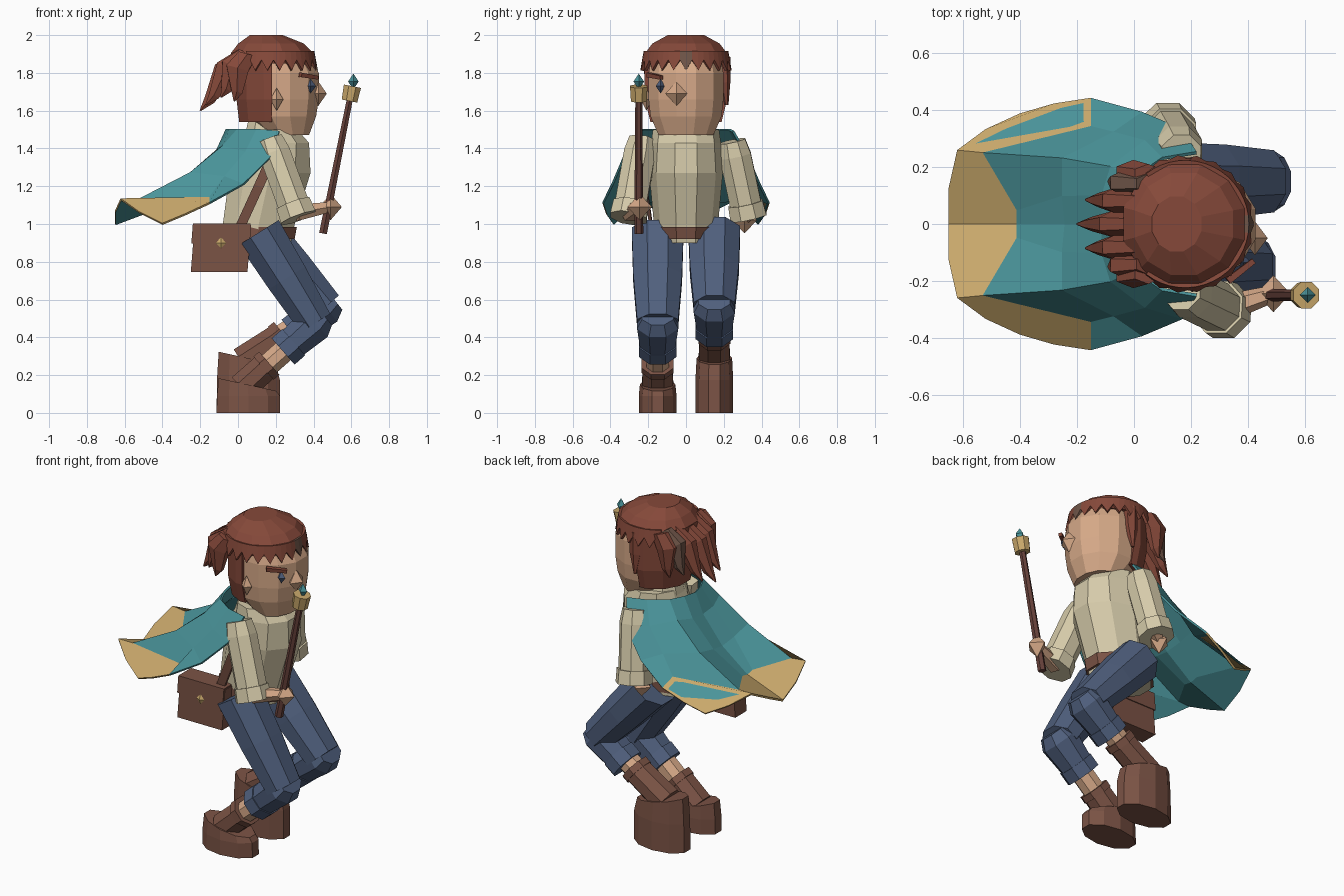
import bpy, bmesh, math
from mathutils import Vector

if "Cube" in bpy.data.objects:
    bpy.data.objects.remove(bpy.data.objects["Cube"])


def material(name, hex_code):
    rgb = [int(hex_code[i:i + 2], 16) / 255 for i in (0, 2, 4)]
    col = [((c + 0.055) / 1.055) ** 2.4 if c > 0.04 else c / 12.92 for c in rgb] + [1]
    m = bpy.data.materials.new(name)
    m.use_nodes = True
    m.diffuse_color = col
    m.node_tree.nodes["Principled BSDF"].inputs["Base Color"].default_value = col
    return m


HAIR = material("auburn hair", "86493a")
ASH = material("ash brown lock", "6f5548")
SKIN = material("skin", "d6a988")
SHIRT = material("cream cloth", "d6cbaa")
TEAL = material("teal cloth", "4a949a")
TRIM = material("gold trim", "c9a86b")
NAVY = material("navy cloth", "50607e")
LEATHER = material("brown leather", "7b5345")
WOOD = material("dark wood", "67413a")


def finish(name, bm, *mats):
    bmesh.ops.remove_doubles(bm, verts=bm.verts, dist=0.0005)
    bmesh.ops.recalc_face_normals(bm, faces=bm.faces)
    me = bpy.data.meshes.new(name)
    bm.to_mesh(me)
    bm.free()
    for m in mats:
        me.materials.append(m)
    ob = bpy.data.objects.new(name, me)
    bpy.context.collection.objects.link(ob)
    return ob


def loft(name, mat, rings, sides=8, axis=None, clip_x=None):
    """Skin rings of (centre, radius along, radius across); axis is the ring normal."""
    centres = [Vector(r[0]) for r in rings]
    axis = Vector(axis) if axis else centres[-1] - centres[0]
    axis.normalize()
    b = Vector((0, 1, 0))
    b = (b - axis * b.dot(axis)).normalized()
    a = b.cross(axis)
    bm = bmesh.new()
    loops = []
    for c, r in zip(centres, rings):
        ts = [(i + 0.5) * math.tau / sides for i in range(sides)]
        loops.append([bm.verts.new(c + a * r[1] * math.cos(t) + b * r[-1] * math.sin(t)) for t in ts])
    for p, q in zip(loops, loops[1:]):
        for i in range(sides):
            j = (i + 1) % sides
            bm.faces.new((p[i], p[j], q[j], q[i]))
    bm.faces.new(loops[0])
    bm.faces.new(loops[-1])
    if clip_x is not None:
        bmesh.ops.bisect_plane(bm, geom=bm.verts[:] + bm.edges[:] + bm.faces[:],
                               plane_co=(clip_x, 0, 0), plane_no=(1, 0, 0), clear_outer=True)
        bmesh.ops.holes_fill(bm, edges=bm.edges[:])
    return finish(name, bm, mat)


def gem(name, mat, c, rx, ry, rz):
    """Diamond shape: a four-sided double cone."""
    bm = bmesh.new()
    bmesh.ops.create_uvsphere(bm, u_segments=4, v_segments=2, radius=1)
    for v in bm.verts:
        v.co = Vector((v.co.x * rx, v.co.y * ry, v.co.z * rz)) + Vector(c)
    return finish(name, bm, mat)


def thicken(ob, amount, offset):
    mod = ob.modifiers.new("thickness", "SOLIDIFY")
    mod.thickness = amount
    mod.offset = offset
    return mod


UP = (0, 0, 1)

# Torso, belt and collar
loft("shirt", SHIRT, [((.1, 0, .9), .19, .16), ((.11, 0, 1.0), .2, .17), ((.17, 0, 1.27), .225, .195),
                      ((.2, 0, 1.43), .185, .185), ((.18, 0, 1.5), .14, .175)], 10, UP)
loft("belt", LEATHER, [((.1, 0, .92), .21, .165), ((.11, 0, .985), .212, .168)], 10, UP)
loft("collar", SHIRT, [((.16, 0, 1.47), .13, .13), ((.16, 0, 1.55), .11, .11)], 10, UP)

# Head and face
loft("head", SKIN, [((.26, 0, 1.47), .12, .15), ((.225, 0, 1.57), .195, .195), ((.22, 0, 1.66), .215, .205),
                    ((.22, 0, 1.8), .215, .205), ((.2, 0, 1.92), .17, .18)], 12, UP)
gem("nose", SKIN, (.425, -.05, 1.69), .045, .06, .065)
gem("ear", SKIN, (.205, -.21, 1.66), .035, .03, .06)
gem("eye", NAVY, (.385, -.135, 1.73), .028, .025, .038)
loft("eyebrow", HAIR, [((.33, -.2, 1.79), .017), ((.42, -.13, 1.775), .014)], 4)

# Hair: cap, back of the head, jagged fringe and swept locks
loft("hair_cap", HAIR, [((.18, 0, 1.85), .222, .222), ((.18, 0, 1.905), .225, .223),
                        ((.175, 0, 1.955), .18, .185), ((.15, 0, 2.0), .09, .1)], 12, UP)
loft("hair_back", HAIR, [((.19, 0, 1.54), .19, .195), ((.19, 0, 1.66), .205, .225),
                         ((.19, 0, 1.87), .21, .228)], 12, UP, .18)
loft("side_lock", HAIR, [((.19, .195, 1.88), .05, .04), ((.19, .205, 1.75), .04, .03),
                         ((.19, .215, 1.63), .008, .01)], 6)
bm = bmesh.new()
top, low = [], []
for i in range(33):
    t = math.radians(-128 + 8 * i)
    d = Vector((math.cos(t), math.sin(t), 0))
    top.append(bm.verts.new(Vector((.18, 0, 1.915)) + d * .216))
    low.append(bm.verts.new(Vector((.18, 0, 1.812 + .055 * (i % 2))) + d * (.235 - .01 * (i % 2))))
for i in range(32):
    f = bm.faces.new((top[i], top[i + 1], low[i + 1], low[i]))
    f.material_index = int(i in (15, 16))
thicken(finish("fringe", bm, HAIR, ASH), .016, 0)
for y, x, z in ((0, -.2, 1.6), (.085, -.17, 1.63), (.15, -.09, 1.67), (.185, -.02, 1.65)):
    for s in ((-1, 1) if y else (1,)):
        root = Vector((.05, s * y * .95, 1.9))
        tip = Vector((x, s * y, z))
        mid = root.lerp(tip, .4) + Vector((-.025, 0, .025))
        loft("swept_lock", ASH if (s > 0 and y == .15) else HAIR,
             [(root, .055, .035), (mid, .07, .046), (root.lerp(tip, .8), .035, .025), (tip, .004, .004)], 6)

# Cape: half rows from collar to the start of the trim, mirrored
rows = (
    ((-.06, 0, 1.5), (-.04, .08, 1.5), (0, .16, 1.5), (.1, .23, 1.5), (.22, .25, 1.49)),
    ((-.11, 0, 1.38), (-.11, .1, 1.39), (-.08, .2, 1.41), (.04, .29, 1.38), (.17, .33, 1.35)),
    ((-.24, 0, 1.22), (-.25, .1, 1.24), (-.25, .23, 1.27), (-.07, .32, 1.25), (.03, .39, 1.21)),
    ((-.41, 0, 1.09), (-.41, .05, 1.1), (-.53, .25, 1.125), (-.15, .34, 1.14), (-.15, .44, 1.11)),
)
hem = ((-.28, .42, 1.05), (-.4, .385, 1.0), (-.52, .33, 1.06), (-.62, .26, 1.13), (-.65, .13, 1.065),
       (-.65, 0, 1.0))
bm = bmesh.new()
for s in (1, -1):
    grid = [[bm.verts.new((x, s * y, z)) for x, y, z in row] for row in rows]
    for r in range(3):
        for c in range(4):
            bm.faces.new((grid[r][c], grid[r][c + 1], grid[r + 1][c + 1], grid[r + 1][c]))
    # Gold border: a side flap and a tail flap meeting at the raised corner
    edge = [bm.verts.new((x, s * y, z)) for x, y, z in hem]
    for border in (grid[3][2:] + edge[:4], grid[3][:3] + edge[3:]):
        bm.faces.new(border).material_index = 1
cape = finish("cape", bm, TEAL, TRIM, TEAL, TEAL)
if sum(p.normal.z * p.area for p in cape.data.polygons) < 0:
    cape.data.flip_normals()
lining = thicken(cape, .012, 0)
lining.material_offset = 2

# Arms with turned-up cuffs and hands
for side, shoulder, wrist, hand in (
        ("right", (.185, -.24, 1.4), (.31, -.3, 1.06), (.49, -.245, 1.09)),
        ("left", (.16, .255, 1.39), (.12, .325, 1.06), (.08, .31, 1.02))):
    a, w, h = Vector(shoulder), Vector(wrist), Vector(hand)
    d = (w - a).normalized()
    loft(side + "_sleeve", SHIRT, [(a - d * .05, .075), (a + d * .03, .09), (w, .09)])
    loft(side + "_cuff", SHIRT, [(w - d * .05, .1), (w + d * .03, .105)])
    loft(side + "_forearm", SKIN, [(w, .05), (w.lerp(h, .75), .035), (h, .03)], 6)
    gem(side + "_hand", SKIN, h, .06, .065, .07)

# Wand held upright
foot, top = Vector((.45, -.25, .95)), Vector((.6, -.25, 1.7))
d = (top - foot).normalized()
loft("wand_shaft", WOOD, [(foot, .024), (top, .018)], 6)
loft("wand_head", TRIM, [(top - d * .05, .045), (top + d * .03, .05)])
gem("wand_gem", TEAL, top + d * .055, .028, .028, .042)

# Legs: thigh, knee, rolled cuff, shin and boot
for side, y, knee, hem_end, shaft_top, height in (
        ("right", -.15, (.41, .475), (.25, .335), (.15, .25), .15),
        ("left", .15, (.465, .56), (.3, .43), (.225, .405), .29)):
    p = lambda q: Vector((q[0], y, q[1]))
    hip, k, e, b = p((.11, .955)), p(knee), p(hem_end), p(shaft_top)
    d = (e - k).normalized()
    loft(side + "_thigh", NAVY, [(hip, .135, .148), (hip.lerp(k, .5), .122, .14), (k, .1, .118)])
    loft(side + "_knee", NAVY, [(k - d * .06, .07, .09), (k, .105, .118), (e, .088, .095)])
    loft(side + "_trouser_cuff", NAVY, [(e - d * .06, .1, .108), (e + d * .015, .1, .108)])
    ankle = p((.02, height - .02))
    loft(side + "_shin", SKIN, [(k, .065), (ankle, .065)])
    loft(side + "_boot_shaft", LEATHER, [(b, .08, .085), (ankle, .085, .09)])
    loft(side + "_boot_collar", LEATHER, [(b - d * .02, .088, .092), (b + d * .02, .088, .092)])
    boot = loft(side + "_boot", LEATHER, [((.055, y, 0), .177, .1), ((.055, y, height * .6), .175, .1),
                                          ((.05, y, height), .16, .094)], 10, UP)
    for v in boot.data.vertices:
        if v.co.z > height * .9:
            v.co.z -= .22 * (v.co.x - .05)

# Shoulder bag with flap, clasp and strap
for name, depth, z, size, lean in (("bag", .11, .87, .25, .02), ("bag_flap", .122, .95, .105, .008)):
    bm = bmesh.new()
    bmesh.ops.create_cube(bm, size=1)
    for v in bm.verts:
        v.co = Vector((-.09 + v.co.x * (.3 if name == "bag" else .306) + lean * v.co.z,
                       -.17 + v.co.y * depth, z + v.co.z * size))
    finish(name, bm, LEATHER)
gem("bag_clasp", TRIM, (-.09, -.231, .9), .027, .012, .03)
loft("bag_strap", LEATHER, [((0, -.18, .96), .036, .012), ((.11, -.215, 1.2), .036, .012),
                            ((.2, -.205, 1.4), .036, .012)], 4)
